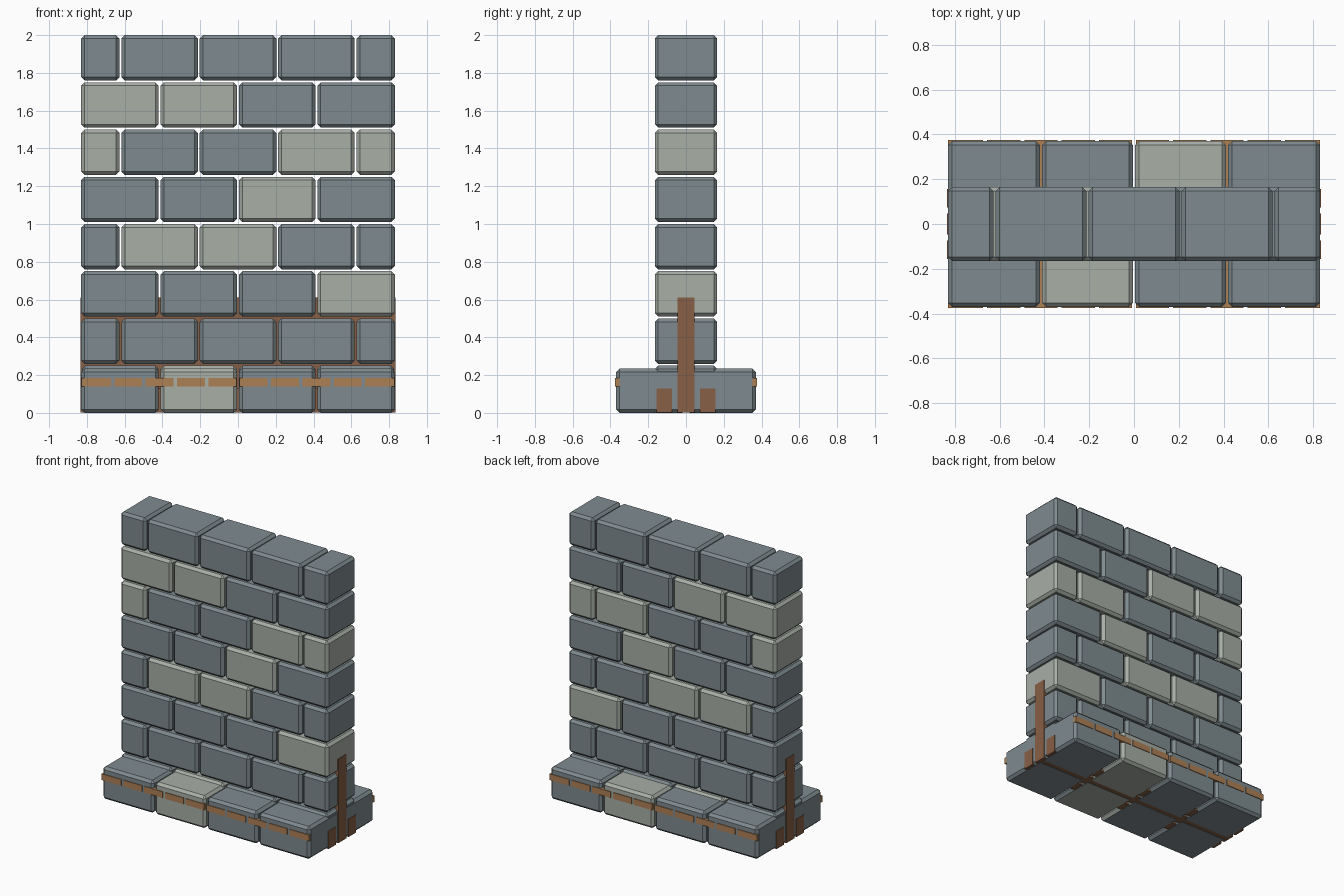
import bpy, bmesh

if "Cube" in bpy.data.objects:
    bpy.data.objects.remove(bpy.data.objects["Cube"])


def material(name, rgb):
    m = bpy.data.materials.new(name)
    m.diffuse_color = (*rgb, 1.0)
    m.use_nodes = True
    m.node_tree.nodes["Principled BSDF"].inputs["Base Color"].default_value = m.diffuse_color
    return m


DARK = material("slate_grey", (0.212, 0.258, 0.278))
LIGHT = material("pale_stone", (0.392, 0.424, 0.382))
TIMBER = material("light_timber", (0.42, 0.215, 0.09))
POST = material("dark_timber", (0.242, 0.114, 0.061))


def box(name, x, y, z, mat, chamfer=0.0, bottom=None):
    """Box from (min, max) ranges, with optional chamfer and underside colour."""
    bm = bmesh.new()
    bmesh.ops.create_cube(bm, size=1.0)
    for v in bm.verts:
        for i, (a, b) in enumerate((x, y, z)):
            v.co[i] = a if v.co[i] < 0 else b
    if chamfer:
        bmesh.ops.bevel(bm, geom=bm.edges[:], offset=chamfer, segments=1,
                        profile=0.5, affect='EDGES')
    bm.normal_update()
    me = bpy.data.meshes.new(name)
    me.materials.append(mat)
    if bottom:
        me.materials.append(bottom)
        for f in bm.faces:
            f.material_index = int(f.normal.z < -0.9)
    bm.to_mesh(me)
    bm.free()
    ob = bpy.data.objects.new(name, me)
    bpy.context.collection.objects.link(ob)
    return ob


W = 0.83          # half width of the wall
GAP = 0.005       # half of the joint between stones
CH = 0.018
FULL = [-W, -W / 2, 0, W / 2, W]
STAGGER = [-W, -W * 0.75, -W / 4, W / 4, W * 0.75, W]


def spans(edges):
    """Stone ranges between joints, keeping the outer ends flush."""
    for a, b in zip(edges, edges[1:]):
        yield (a if a == -W else a + GAP, b if b == W else b - GAP)


# Wall courses from bottom to top, left to right
courses = ["DDDDD", "DDDL", "DLLDD", "DDLD", "LDDLL", "LLDD", "DDDDD"]
for r, colours in enumerate(courses, start=1):
    edges = STAGGER if r % 2 else FULL
    for i, (xs, c) in enumerate(zip(spans(edges), colours)):
        box(f"wall_stone_{r}_{i}", xs, (-0.165, 0.165),
            (0.25 * r + 0.01, 0.25 * r + 0.25), LIGHT if c == "L" else DARK, CH)

# Lowest wall course, buried in the footing
for i, (a, b) in enumerate(spans(FULL)):
    box(f"buried_stone_{i}", (max(a, -W + 0.003), min(b, W - 0.003)),
        (-0.165, 0.165), (0.02, 0.25), LIGHT if i == 1 else DARK, CH)

# Footing stones, front and back
for side, ys, pale in (("front", (-0.37, -0.001), 1), ("back", (0.001, 0.37), 2)):
    for i, xs in enumerate(spans(FULL)):
        box(f"{side}_footing_stone_{i}", xs, ys, (0.0, 0.235),
            LIGHT if i == pale else DARK, CH, LIGHT if i == 2 else DARK)

# Row of boards laid through the footing
pitch = 2 * W / 10
for i in range(10):
    a = -W + i * pitch
    box(f"footing_board_{i}",
        (a + (0.001 if i == 0 else 0.009), a + pitch - (0.001 if i == 9 else 0.009)),
        (-0.375, 0.375), (0.14, 0.185), TIMBER)

# Upright core panel and the two low beams along the wall
box("core_panel", (-W - 0.005, W + 0.005), (-0.046, 0.046), (0.002, 0.61), POST)
for s in (-1, 1):
    box("low_beam", (-W - 0.005, W + 0.005), tuple(sorted((s * 0.073, s * 0.157))),
        (0.002, 0.13), POST)
